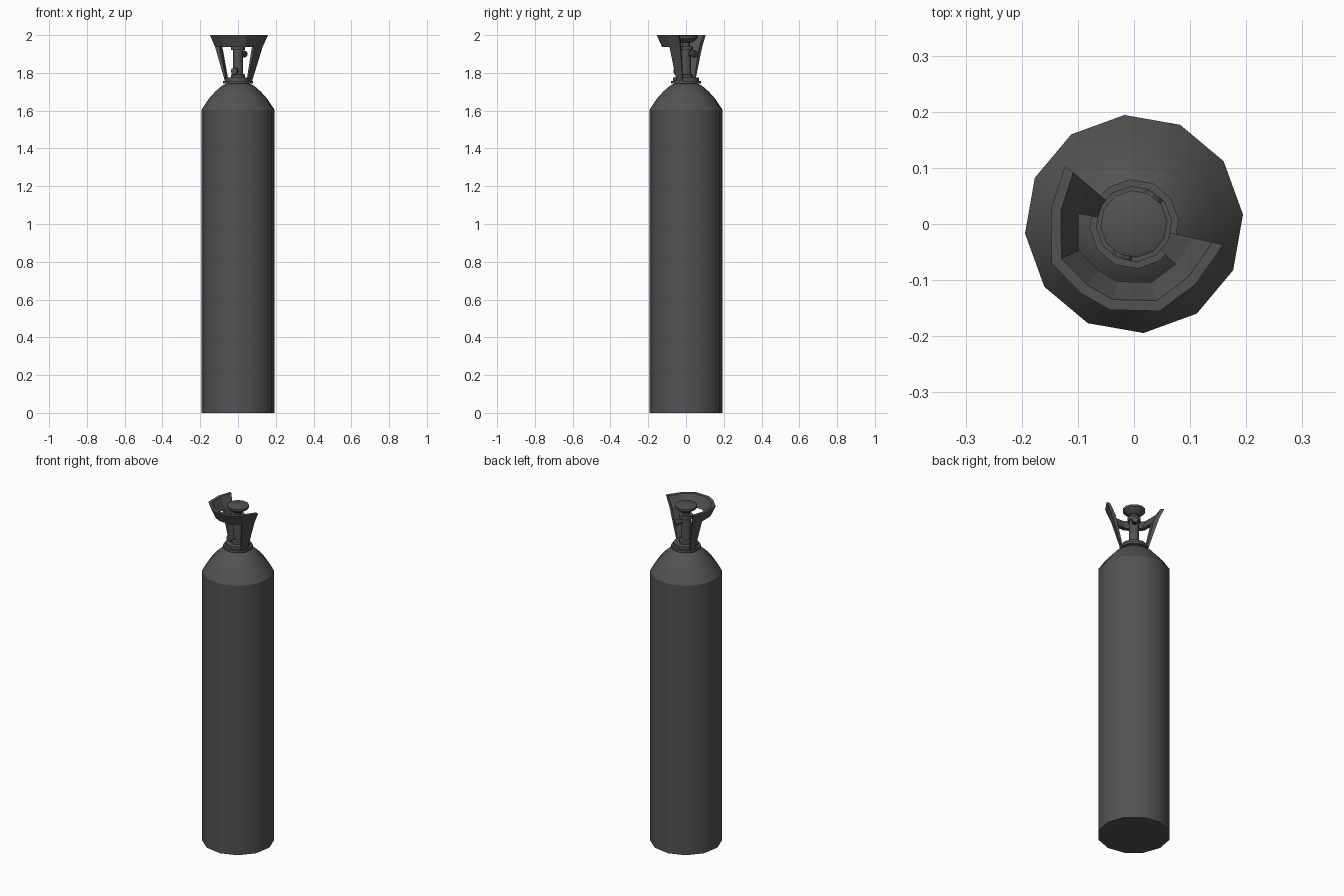
import bpy
import bmesh
from math import radians, cos, sin, pi
from mathutils import Vector, Matrix

cube = bpy.data.objects.get("Cube")
if cube:
    bpy.data.objects.remove(cube, do_unlink=True)

SHADE = 0.085
paint = bpy.data.materials.new("dark grey paint")
paint.use_nodes = True
paint.diffuse_color = (SHADE, SHADE, SHADE, 1)
paint.node_tree.nodes["Principled BSDF"].inputs["Base Color"].default_value = paint.diffuse_color


def finish(name, bm, smooth=True):
    bmesh.ops.recalc_face_normals(bm, faces=bm.faces)
    mesh = bpy.data.meshes.new(name)
    bm.to_mesh(mesh)
    bm.free()
    obj = bpy.data.objects.new(name, mesh)
    bpy.context.collection.objects.link(obj)
    mesh.materials.append(paint)
    if smooth:
        bpy.ops.object.select_all(action='DESELECT')
        bpy.context.view_layer.objects.active = obj
        obj.select_set(True)
        bpy.ops.object.shade_smooth_by_angle(angle=radians(32))
    return obj


def lathe(name, profile, sides=12, turn=5, matrix=None):
    """Capped solid of revolution from (radius, height) pairs."""
    bm = bmesh.new()
    rings = []
    for r, z in profile:
        angles = [radians(turn) + 2 * pi * i / sides for i in range(sides)]
        rings.append([bm.verts.new((r * cos(a), r * sin(a), z)) for a in angles])
    for low, high in zip(rings, rings[1:]):
        for i in range(sides):
            j = (i + 1) % sides
            bm.faces.new((low[i], low[j], high[j], high[i]))
    bm.faces.new(rings[0])
    bm.faces.new(rings[-1])
    if matrix:
        bm.transform(matrix)
    return finish(name, bm)


# Tank with its domed shoulder
lathe("tank", [(0.195, 0), (0.195, 1.603), (0.155, 1.663), (0.12, 1.702),
               (0.085, 1.732), (0.05, 1.748)])

# Neck flange and collar
lathe("neck_flange", [(0.08, 1.745), (0.08, 1.758)])
lathe("neck_collar", [(0.068, 1.758), (0.068, 1.775)])

# Valve body, stem and handwheel
lathe("valve_body", [(0.038, 1.775), (0.038, 1.79), (0.027, 1.795), (0.027, 1.92)])
lathe("valve_nut", [(0.037, 1.92), (0.037, 1.94)])
lathe("valve_stem", [(0.02, 1.94), (0.02, 1.965)])
lathe("handwheel", [(0.03, 1.96), (0.055, 1.976), (0.06, 1.982), (0.06, 1.995), (0.055, 1.998)])


# Side outlets, each a pipe with a wider end cap
def outlet(name, angle, height, radius):
    place = Matrix.Translation((0, 0, height)) @ Matrix.Rotation(radians(angle), 4, 'Z') \
        @ Matrix.Rotation(pi / 2, 4, 'Y')
    lathe(name, [(radius * 0.7, 0.01), (radius * 0.7, 0.045), (radius, 0.045),
                 (radius, 0.064)], 8, 0, place)


outlet("upper_outlet", 55, 1.9, 0.018)
outlet("lower_outlet", 250, 1.81, 0.018)

# Flared guard: an open band with a leg under each end segment
rim = [(-0.123, 0.104), (-0.148, 0.027), (-0.147, -0.07), (-0.094, -0.124),
       (-0.043, -0.153), (0.046, -0.155), (0.11, -0.107), (0.159, -0.037)]


def rim_row(scale, z):
    return [Vector((x * scale, y * scale, z)) for x, y in rim]


def wall(name, outer_top, inner_top, outer_low, inner_low, first, last):
    bm = bmesh.new()
    loops = []
    for i in range(first, last + 1):
        loops.append([bm.verts.new(row[i]) for row in (outer_top, inner_top, inner_low, outer_low)])
    for a, b in zip(loops, loops[1:]):
        for i in range(4):
            j = (i + 1) % 4
            bm.faces.new((a[i], a[j], b[j], b[i]))
    bm.faces.new(loops[0])
    bm.faces.new(loops[-1])
    finish(name, bm, smooth=False)


top = rim_row(1, 2.0), rim_row(0.88, 2.0)
middle = rim_row(0.82, 1.937), rim_row(0.67, 1.937)
foot = rim_row(0.47, 1.757), rim_row(0.41, 1.757)
wall("guard_band", *top, *middle, 0, len(rim) - 1)
wall("guard_leg_right", *middle, *foot, 0, 1)
wall("guard_leg_left", *middle, *foot, len(rim) - 2, len(rim) - 1)
